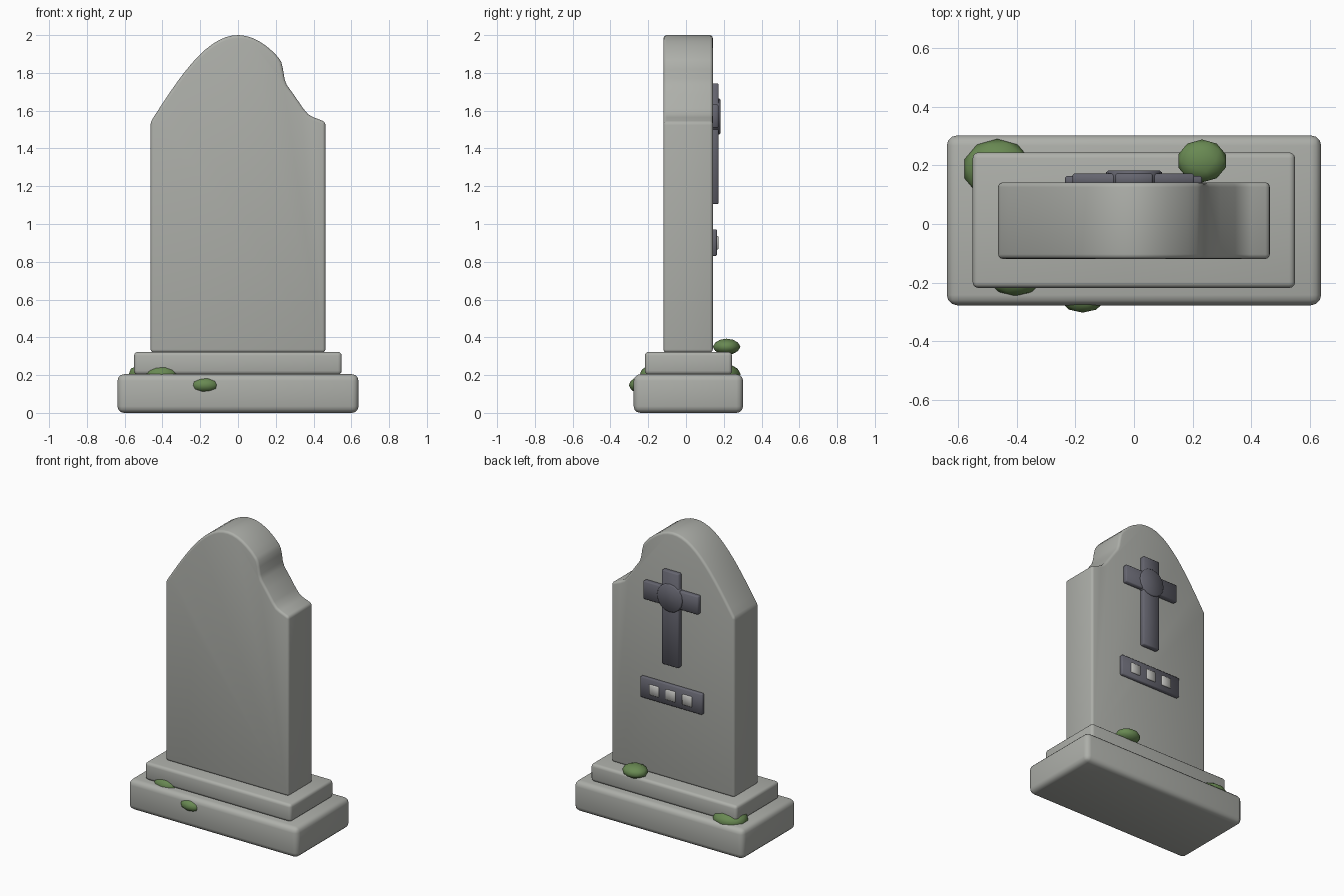
import bpy, bmesh, math

if "Cube" in bpy.data.objects:
    bpy.data.objects.remove(bpy.data.objects["Cube"])


def material(name, color):
    m = bpy.data.materials.new(name)
    m.diffuse_color = (*color, 1)
    m.use_nodes = True
    m.node_tree.nodes["Principled BSDF"].inputs["Base Color"].default_value = m.diffuse_color
    return m


STONE = material("weathered_stone", (0.42, 0.43, 0.40))
TILE = material("pale_stone", (0.52, 0.52, 0.50))
IRON = material("dark_iron", (0.13, 0.13, 0.16))
MOSS = material("moss_green", (0.14, 0.25, 0.085))


def finish(obj, name, mat=STONE, bevel=0, segments=3):
    obj.name = name
    obj.data.materials.append(mat)
    bpy.ops.object.select_all(action='DESELECT')
    obj.select_set(True)
    bpy.context.view_layer.objects.active = obj
    if bevel:
        b = obj.modifiers.new("bevel", 'BEVEL')
        b.width, b.segments = bevel, segments
        b.limit_method = 'ANGLE'
        bpy.ops.object.modifier_apply(modifier=b.name)
    bpy.ops.object.shade_smooth_by_angle(angle=math.radians(60 if segments == 1 else 35))
    return obj


def box(name, x, y, z, mat=STONE, bevel=0, segments=3):
    """Box from (min, max) pairs on each axis."""
    bpy.ops.mesh.primitive_cube_add(size=1, location=[sum(r) / 2 for r in (x, y, z)])
    obj = bpy.context.object
    obj.scale = [r[1] - r[0] for r in (x, y, z)]
    bpy.ops.object.transform_apply(location=False, rotation=False, scale=True)
    return finish(obj, name, mat, bevel, segments)


# Stepped plinth
box("base", (-0.638, 0.638), (-0.277, 0.302), (0, 0.205), bevel=0.035)
box("step", (-0.55, 0.549), (-0.218, 0.244), (0.203, 0.323), bevel=0.02)

# Slab: cosine arch on the left and top, broken shoulder on the right
HALF, SHOULDER, RISE = 0.463, 1.54, 0.46
arch = []
for i in range(19):
    x = -HALF + (HALF + 0.185) * i / 18
    arch.append((x, SHOULDER + RISE * math.cos(math.pi / 2 * x / HALF)))
chip = [(0.215, 1.880), (0.229, 1.858), (0.238, 1.82), (0.246, 1.77), (0.257, 1.738),
        (0.295, 1.685), (0.345, 1.612), (0.372, 1.58), (0.40, 1.565), (0.463, 1.54)]
profile = [(-HALF, 0.32)] + arch + chip + [(0.463, 0.32)]
bm = bmesh.new()
face = bm.faces.new([bm.verts.new((x, -0.119, z)) for x, z in profile])
side = bmesh.ops.extrude_face_region(bm, geom=[face])["geom"]
bmesh.ops.translate(bm, vec=(0, 0.261, 0),
                    verts=[v for v in side if isinstance(v, bmesh.types.BMVert)])
bmesh.ops.recalc_face_normals(bm, faces=bm.faces)
mesh = bpy.data.meshes.new("slab")
bm.to_mesh(mesh)
bm.free()
slab = bpy.data.objects.new("slab", mesh)
bpy.context.collection.objects.link(slab)
finish(slab, "slab", bevel=0.016)

# Cross on the back face
box("cross_upright", (-0.064, 0.064), (0.13, 0.173), (1.105, 1.745), IRON, 0.006, 1)
box("cross_arm", (-0.21, 0.205), (0.13, 0.172), (1.508, 1.632), IRON, 0.006, 1)
bpy.ops.mesh.primitive_cylinder_add(vertices=16, radius=0.095, depth=0.052,
                                    location=(0, 0.156, 1.57),
                                    rotation=(math.pi / 2, 0, 0))
finish(bpy.context.object, "cross_boss", IRON, 0.006, 1)

# Plaque with three raised tiles
box("plaque", (-0.235, 0.232), (0.13, 0.164), (0.83, 0.972), IRON, 0.006, 1)
for i in (-1, 0, 1):
    box(f"plaque_tile_{i + 2}", (i * 0.125 - 0.036, i * 0.125 + 0.036),
        (0.15, 0.172), (0.866, 0.937), TILE, 0.004, 1)

# Flattened moss clumps: centre, radii
clumps = [((0.232, 0.215, 0.35), (0.085, 0.073, 0.043)),
          ((-0.466, 0.188, 0.205), (0.118, 0.102, 0.058)),
          ((-0.405, -0.178, 0.20), (0.096, 0.068, 0.054)),
          ((-0.175, -0.25, 0.147), (0.078, 0.052, 0.041))]
for i, (centre, radii) in enumerate(clumps):
    bpy.ops.mesh.primitive_ico_sphere_add(subdivisions=2, radius=1, location=centre)
    clump = bpy.context.object
    clump.scale = radii
    bpy.ops.object.transform_apply(location=False, rotation=False, scale=True)
    finish(clump, f"moss_{i + 1}", MOSS)
